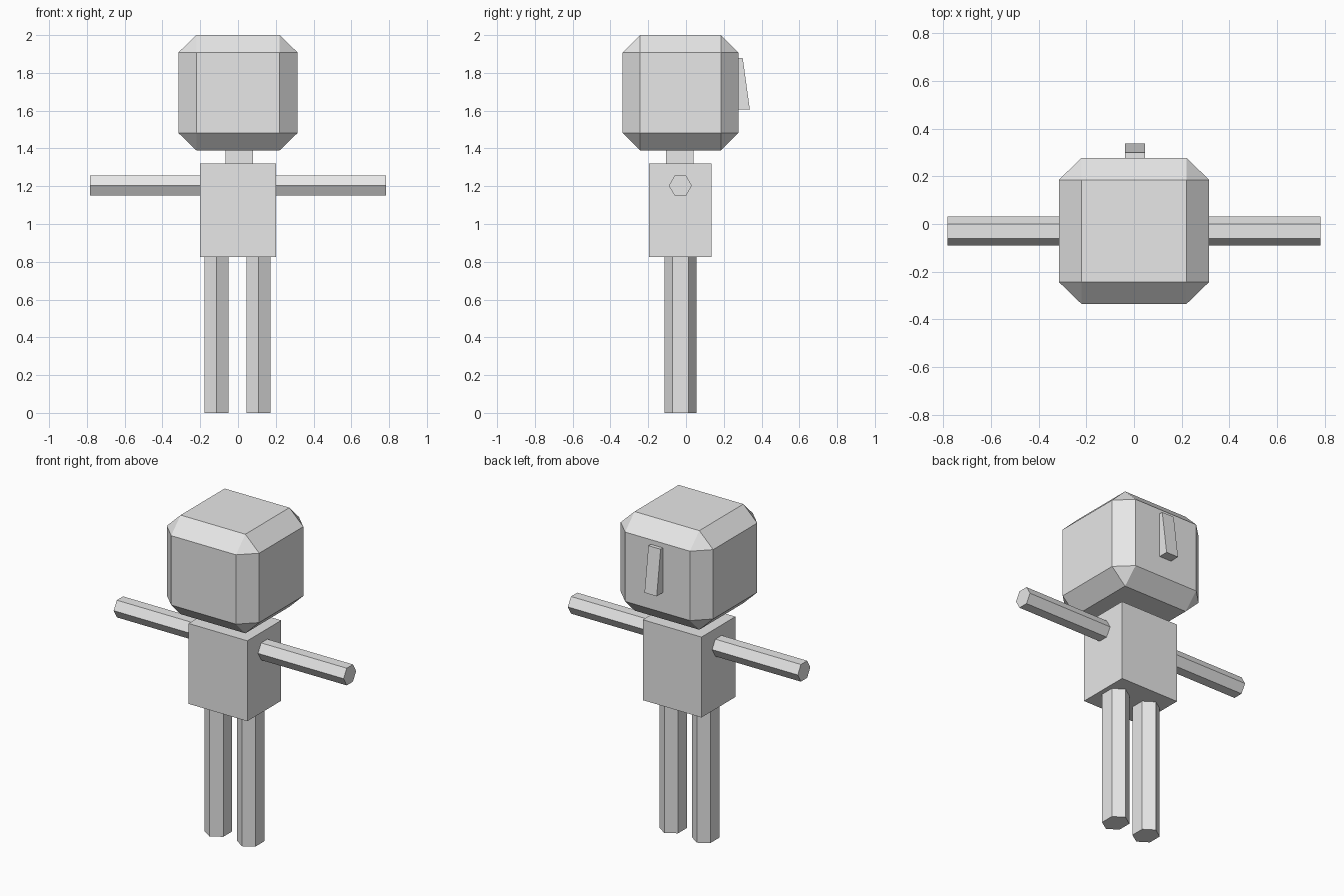
import bpy, bmesh, math
from mathutils import Matrix, Vector

if "Cube" in bpy.data.objects:
    bpy.data.objects.remove(bpy.data.objects["Cube"])

grey = bpy.data.materials.new("plain grey")
grey.diffuse_color = (0.8, 0.8, 0.8, 1)
grey.use_nodes = True
grey.node_tree.nodes["Principled BSDF"].inputs["Base Color"].default_value = grey.diffuse_color


def finish(name, bm):
    bmesh.ops.recalc_face_normals(bm, faces=bm.faces)
    mesh = bpy.data.meshes.new(name)
    bm.to_mesh(mesh)
    bm.free()
    mesh.materials.append(grey)
    obj = bpy.data.objects.new(name, mesh)
    bpy.context.collection.objects.link(obj)
    return obj


def box(name, lo, hi, bevel=0, shape=None):
    lo, hi = Vector(lo), Vector(hi)
    bm = bmesh.new()
    bmesh.ops.create_cube(bm, size=1)
    if bevel:  # bevel as a fraction of the box size
        bmesh.ops.bevel(bm, geom=bm.edges[:], offset=bevel, segments=1,
                        affect='EDGES', profile=0.5)
    for v in bm.verts:
        v.co = (lo + hi) / 2 + v.co * (hi - lo)
        if shape:
            shape(v)
    return finish(name, bm)


def hex_rod(name, start, end, scale, matrix):
    # six-sided rod along local z, points on local x
    bm = bmesh.new()
    bmesh.ops.create_cone(bm, cap_ends=True, segments=6, radius1=1, radius2=1,
                          depth=end - start)
    for v in bm.verts:
        a = math.atan2(v.co.y, v.co.x)
        step = round((a - start_angle(bm)) / (math.pi / 3)) * math.pi / 3
        v.co = (math.cos(step) * scale[0], math.sin(step) * scale[1],
                v.co.z + (start + end) / 2)
    bm.transform(matrix)
    return finish(name, bm)


def start_angle(bm):
    # create_cone may start its ring on either axis
    bm.verts.ensure_lookup_table()
    return math.pi / 6 if START_ON_Y else 0


probe = bmesh.new()
bmesh.ops.create_cone(probe, segments=6, radius1=1, radius2=1, depth=1)
START_ON_Y = max(v.co.x for v in probe.verts) < 0.99
probe.free()


# head, neck and torso
box("head", (-0.315, -0.335, 1.39), (0.315, 0.277, 2.0), bevel=0.15)
box("neck", (-0.067, -0.105, 1.31), (0.08, 0.04, 1.40))
box("torso", (-0.2, -0.195, 0.825), (0.2, 0.135, 1.32))


# wedge on the back of the head, deeper at the bottom
def taper(v):
    if v.co.y > 0.3 and v.co.z > 1.7:
        v.co.y = 0.30


box("head_wedge", (-0.037, 0.25, 1.605), (0.046, 0.338, 1.88), shape=taper)

# arms along x, points facing front and back
to_x = Matrix(((0, 0, 1, 0), (1, 0, 0, 0), (0, 1, 0, 0), (0, 0, 0, 1)))
for side, s in (("left", -1), ("right", 1)):
    a, b = sorted((0.19 * s, 0.783 * s))
    hex_rod(side + "_arm", a, b, (0.061, 0.061),
            Matrix.Translation((0, -0.03, 1.203)) @ to_x)

# legs along z, points facing front and back
quarter = Matrix.Rotation(math.pi / 2, 4, 'Z')
for side, x in (("left", -0.113), ("right", 0.108)):
    hex_rod(side + "_leg", 0, 0.83, (0.085, 0.0735),
            Matrix.Translation((x, -0.03, 0)) @ quarter)
